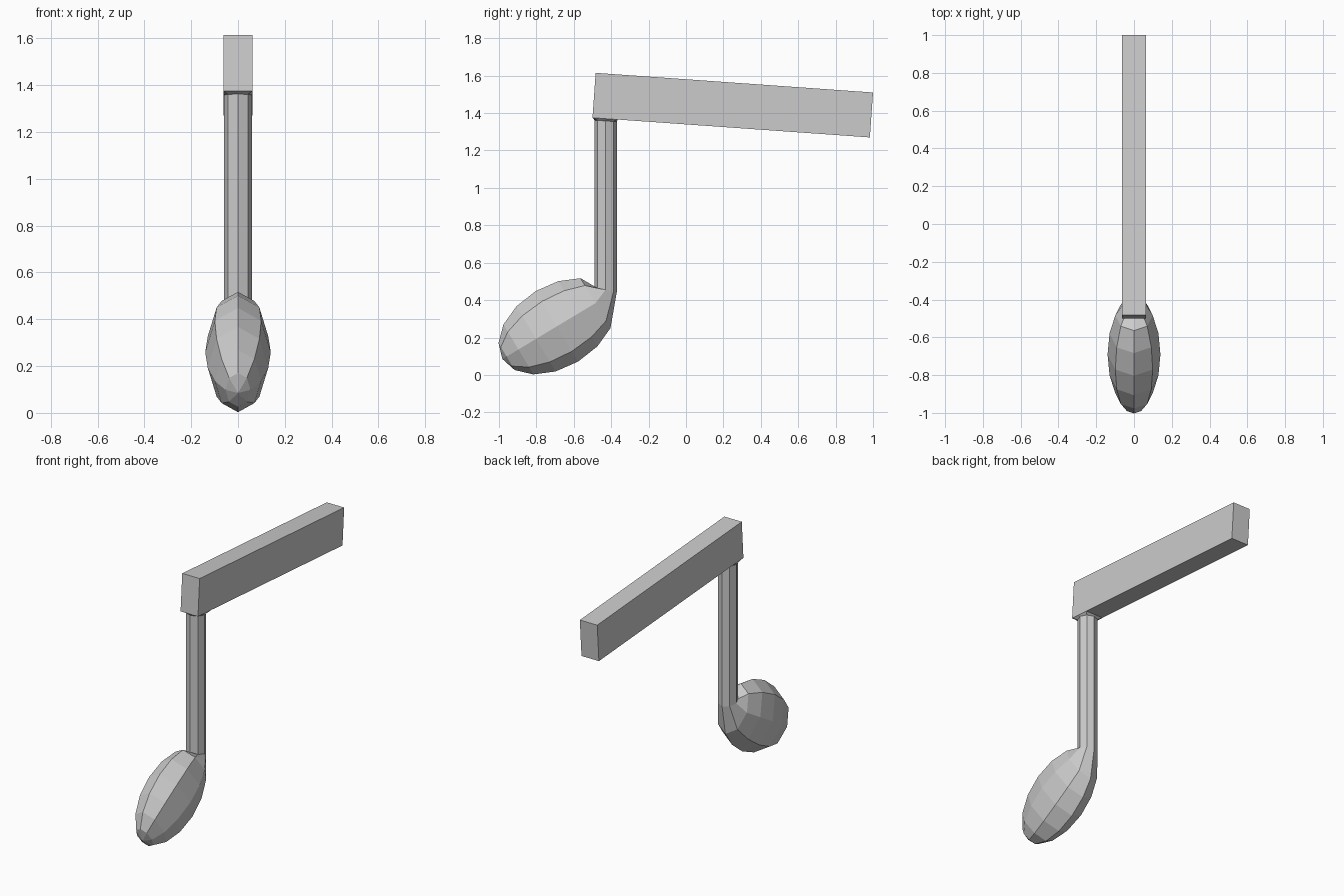
import bpy, bmesh
from math import sin, cos, pi, radians
from mathutils import Vector

if "Cube" in bpy.data.objects:
    bpy.data.objects.remove(bpy.data.objects["Cube"])

SIDES = 8


def make_object(name, bm):
    bmesh.ops.recalc_face_normals(bm, faces=bm.faces)
    mesh = bpy.data.meshes.new(name)
    bm.to_mesh(mesh)
    bm.free()
    obj = bpy.data.objects.new(name, mesh)
    bpy.context.collection.objects.link(obj)
    return obj


def loop(centre, along_u, along_v, square=False):
    """Eight points around a centre; optionally pushed out to a rectangle."""
    pts = []
    for i in range(SIDES):
        a = 2 * pi * i / SIDES
        c, s = cos(a), sin(a)
        k = 1 / max(abs(c), abs(s)) if square else 1
        pts.append(centre + along_u * c * k + along_v * s * k)
    return pts


# Head: tilted ellipsoid whose upper end flows into the stem
tilt = radians(31)
axis = Vector((0, cos(tilt), sin(tilt)))
normal = Vector((0, -sin(tilt), cos(tilt)))
side = Vector((1, 0, 0))
head_centre = Vector((0, -0.69, 0.26))
loops = []
for i in range(1, 7):
    a = pi * i / 8
    loops.append(loop(head_centre - axis * 0.34 * cos(a),
                      normal * 0.22 * sin(a), side * 0.14 * sin(a)))

# Stem: octagonal, ends slightly sloped, flaring to a square under the beam
loops.append(loop(Vector((0, -0.43, 0.455)), Vector((0, -0.06, 0.012)), side * 0.06))
loops.append(loop(Vector((0, -0.43, 1.358)), Vector((0, -0.06, 0.004)), side * 0.06))
loops.append(loop(Vector((0, -0.432, 1.37)), Vector((0, -0.066, 0.0047)), side * 0.0625, True))

bm = bmesh.new()
rings = [[bm.verts.new(p) for p in pts] for pts in loops]
pole = bm.verts.new(head_centre - axis * 0.34)
for i in range(SIDES):
    j = (i + 1) % SIDES
    bm.faces.new((pole, rings[0][j], rings[0][i]))
    for low, high in zip(rings, rings[1:]):
        bm.faces.new((low[i], low[j], high[j], high[i]))
make_object("head_and_stem", bm)

# Beam: slanted rectangular bar
bm = bmesh.new()
profile = [(-0.5, 1.375), (0.983, 1.27), (1.0, 1.51), (-0.483, 1.615)]
face = bm.faces.new([bm.verts.new((-0.0625, y, z)) for y, z in profile])
ext = bmesh.ops.extrude_face_region(bm, geom=[face], use_keep_orig=True)
bmesh.ops.translate(bm, vec=(0.125, 0, 0),
                    verts=[v for v in ext["geom"] if isinstance(v, bmesh.types.BMVert)])
make_object("beam", bm)
